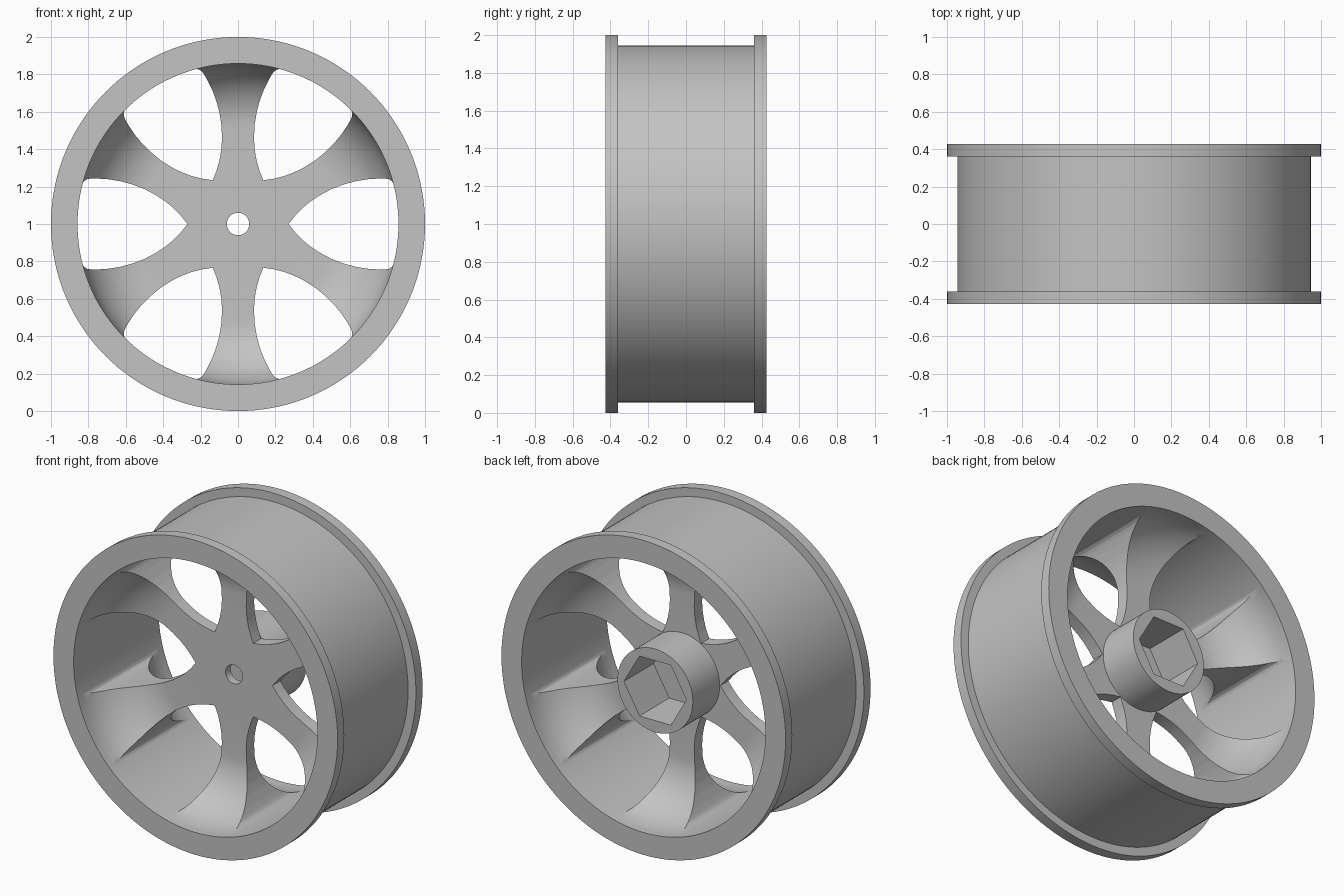
import bpy, bmesh
from math import sin, cos, pi, radians
from mathutils import Matrix, Vector

cube = bpy.data.objects.get("Cube")
if cube:
    bpy.data.objects.remove(cube, do_unlink=True)

metal = bpy.data.materials.new("light grey")
metal.use_nodes = True
GREY = (0.55, 0.55, 0.55, 1)
metal.diffuse_color = GREY
metal.node_tree.nodes["Principled BSDF"].inputs["Base Color"].default_value = GREY

SEGMENTS = 144
BORE = 0.858      # inside radius of the barrel
HALF = 0.427      # half the wheel width
PLATE = 0.04      # half the spoke plate thickness
FILLET = 0.34     # sweep from plate to barrel


def finish(name, bm):
    bmesh.ops.recalc_face_normals(bm, faces=bm.faces)
    mesh = bpy.data.meshes.new(name)
    bm.to_mesh(mesh)
    bm.free()
    mesh.materials.append(metal)
    obj = bpy.data.objects.new(name, mesh)
    obj.location.z = 1
    bpy.context.collection.objects.link(obj)
    return obj


def revolve(name, profile):
    """Spin a closed (radius, y) profile about the wheel axis."""
    bm = bmesh.new()
    rings = []
    for i in range(SEGMENTS):
        a = 2 * pi * i / SEGMENTS
        rings.append([bm.verts.new((r * cos(a), y, r * sin(a))) for r, y in profile])
    n = len(profile)
    for i, ring in enumerate(rings):
        after = rings[(i + 1) % SEGMENTS]
        for j in range(n):
            k = (j + 1) % n
            bm.faces.new((ring[j], ring[k], after[k], after[j]))
    return finish(name, bm)


def prism(name, outline, y0, y1, copies=1):
    """Extrude an (x, z) outline along y, repeated around the axis."""
    bm = bmesh.new()
    for c in range(copies):
        turn = Matrix.Rotation(2 * pi * c / copies, 4, 'Y')
        face = bm.faces.new([bm.verts.new(turn @ Vector((x, y0, z))) for x, z in outline])
        ext = bmesh.ops.extrude_face_region(bm, geom=[face])["geom"]
        bmesh.ops.translate(bm, vec=(0, y1 - y0, 0),
                            verts=[v for v in ext if isinstance(v, bmesh.types.BMVert)])
    obj = finish(name, bm)
    obj.hide_render = True
    return obj


def apply_booleans(obj, steps):
    for operation, tool in steps:
        mod = obj.modifiers.new(operation, 'BOOLEAN')
        mod.operation, mod.solver, mod.object = operation, 'EXACT', tool
    graph = bpy.context.evaluated_depsgraph_get()
    mesh = bpy.data.meshes.new_from_object(obj.evaluated_get(graph))
    obj.modifiers.clear()
    obj.data = mesh
    for _, tool in steps:
        bpy.data.objects.remove(tool, do_unlink=True)


# Barrel with a flange at each side
half = [(BORE, HALF), (1, HALF), (1, 0.36), (0.945, 0.36)]
rim = revolve("rim", half + [(r, -y) for r, y in reversed(half)])

# Plate that sweeps out to the barrel on both sides
sweep = [(0.06, PLATE), (0.3, PLATE)]
for i in range(17):
    a = pi / 2 * i / 16
    sweep.append((BORE - FILLET + FILLET * sin(a), PLATE + FILLET * (1 - cos(a))))
sweep.append((0.9, PLATE + FILLET))
spokes = revolve("spokes_and_hub", sweep + [(r, -y) for r, y in reversed(sweep)])

# Six leaf shaped windows
edge = [(0.27, 0), (0.305, 0.044), (0.345, 0.085), (0.387, 0.12), (0.433, 0.151),
        (0.50, 0.187), (0.57, 0.213), (0.63, 0.229), (0.69, 0.239), (0.75, 0.243),
        (0.785, 0.243), (0.805, 0.24), (0.82, 0.232), (0.829, 0.221)]
arc = [(0.868 * cos(radians(a)), 0.868 * sin(radians(a))) for a in range(14, -15, -2)]
outline = edge + arc + [(x, -z) for x, z in reversed(edge[1:])]
windows = prism("window_cutter", outline, -0.6, 0.6, copies=6)

# Rear hub with a hexagonal socket
hub = revolve("hub", [(0.1, 0), (0.265, 0), (0.265, 0.31), (0.1, 0.31)])
hexagon = [(0.22 * cos(pi / 3 * i), 0.22 * sin(pi / 3 * i)) for i in range(6)]
socket = prism("socket_cutter", hexagon, 0.012, 0.5)

apply_booleans(spokes, [('DIFFERENCE', windows), ('UNION', hub), ('DIFFERENCE', socket)])

# Smooth curved faces, keep corners crisp
for obj in (rim, spokes):
    bpy.ops.object.select_all(action='DESELECT')
    obj.select_set(True)
    bpy.context.view_layer.objects.active = obj
    bpy.ops.object.shade_smooth_by_angle(angle=radians(30))
